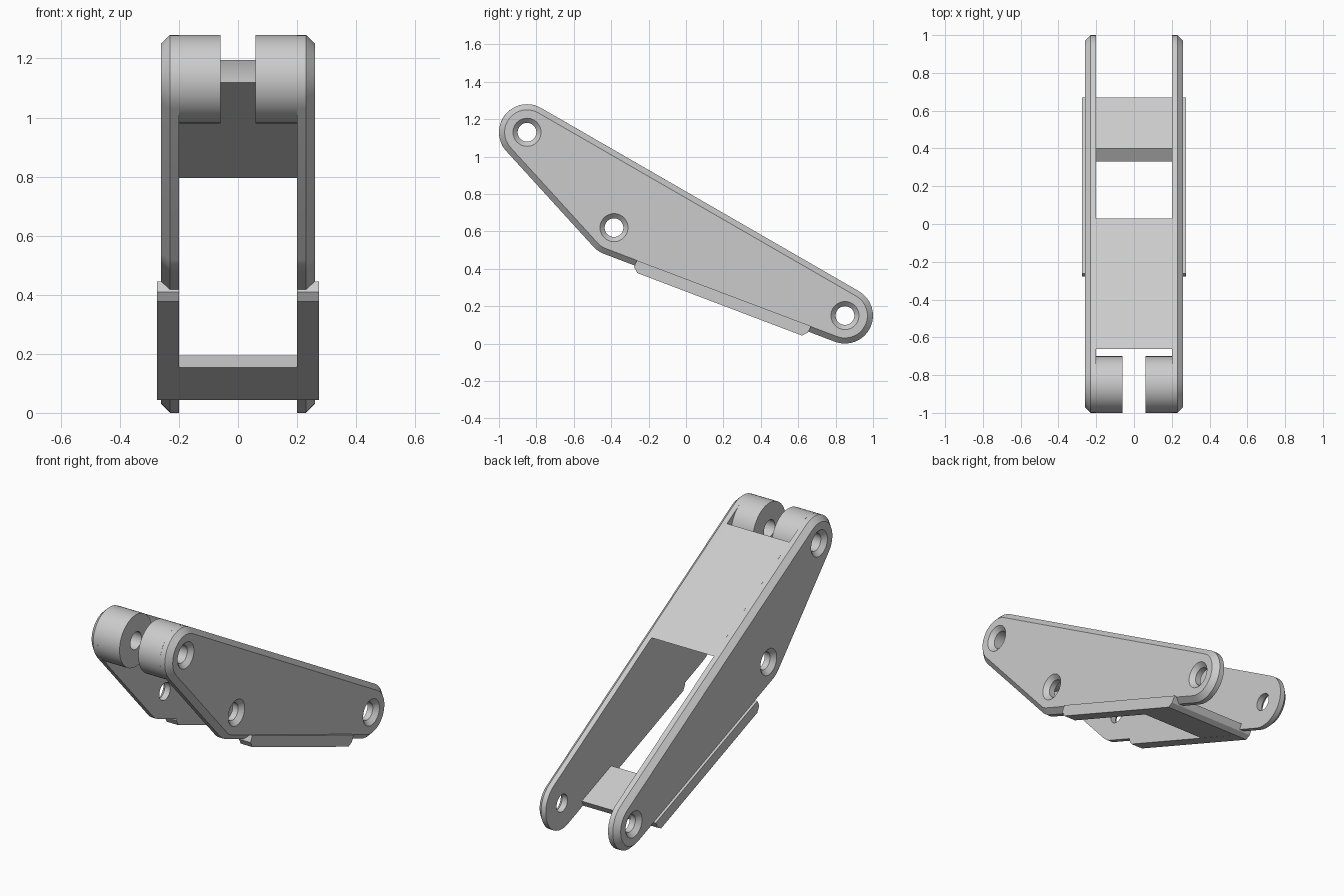
import bpy, bmesh
from math import sin, cos, atan2, pi, radians

if "Cube" in bpy.data.objects:
    bpy.data.objects.remove(bpy.data.objects["Cube"])

metal = bpy.data.materials.new("plain grey")
metal.use_nodes = True
grey = (0.6, 0.6, 0.6, 1)
metal.diffuse_color = grey
metal.node_tree.nodes["Principled BSDF"].inputs["Base Color"].default_value = grey

# Pivot centres in (y, z), listed counter-clockwise
FRONT, MIDDLE, BACK = (-0.85, 1.13), (-0.385, 0.62), (0.85, 0.15)
PIVOTS = [FRONT, MIDDLE, BACK]
RADIUS, BEVEL, BORE = 0.15, 0.03, 0.05
INNER, OUTER, RAIL = 0.2, 0.26, 0.275


def arc(centre, radius, start, end, steps):
    """Points along an arc, both ends included."""
    angles = [start + (end - start) * i / steps for i in range(steps + 1)]
    return [(centre[0] + radius * cos(a), centre[1] + radius * sin(a)) for a in angles]


def circle(centre, radius, steps=48):
    return arc(centre, radius, 0, 2 * pi, steps)[:-1]


def rounded_outline(radius):
    """Outline wrapped around the three pivots."""
    normals = []
    for i, (y, z) in enumerate(PIVOTS):
        ny, nz = PIVOTS[(i + 1) % 3]
        normals.append(atan2(y - ny, nz - z))
    points = []
    for i, centre in enumerate(PIVOTS):
        start, end = normals[i - 1], normals[i]
        points += arc(centre, radius, start, start + (end - start) % (2 * pi), 16)
    return points


def loft(name, layers):
    """Solid through matching (x, outline) layers."""
    bm = bmesh.new()
    rings = [[bm.verts.new((x, y, z)) for y, z in outline] for x, outline in layers]
    for a, b in zip(rings, rings[1:]):
        for i in range(len(a)):
            bm.faces.new((a[i - 1], a[i], b[i], b[i - 1]))
    bm.faces.new(rings[0])
    bm.faces.new(rings[-1])
    bmesh.ops.recalc_face_normals(bm, faces=bm.faces)
    mesh = bpy.data.meshes.new(name)
    bm.to_mesh(mesh)
    bm.free()
    mesh.materials.append(metal)
    obj = bpy.data.objects.new(name, mesh)
    bpy.context.collection.objects.link(obj)
    return obj


def activate(obj):
    bpy.ops.object.select_all(action='DESELECT')
    obj.select_set(True)
    bpy.context.view_layer.objects.active = obj


def drill(obj, centre, side):
    """Cut a countersunk pin hole."""
    cutter = loft("hole_cutter", [(0, circle(centre, BORE)),
                                  (side * 0.235, circle(centre, BORE)),
                                  (side * 0.27, circle(centre, 0.085))])
    activate(obj)
    mod = obj.modifiers.new("hole", 'BOOLEAN')
    mod.operation, mod.solver, mod.object = 'DIFFERENCE', 'EXACT', cutter
    bpy.ops.object.modifier_apply(modifier=mod.name)
    bpy.data.objects.remove(cutter)


def smooth(obj):
    activate(obj)
    bpy.ops.object.shade_smooth_by_angle(angle=radians(25))


# Lower frame profile, with clipped ends
tail = [(0.62, 0.043), (0.65, 0.058), (0.67, 0.093)]
rail_profile = [(-0.262, 0.445), (-0.278, 0.41), (-0.26, 0.377)] + tail

for label, side in (("left", 1), ("right", -1)):
    # Bevelled side plate with three pin holes
    plate = loft(label + "_side_plate", [
        (side * INNER, rounded_outline(RADIUS)),
        (side * (OUTER - BEVEL), rounded_outline(RADIUS)),
        (side * OUTER, rounded_outline(RADIUS - BEVEL))])
    for pivot in PIVOTS:
        drill(plate, pivot, side)
    smooth(plate)

    # Hinge knuckle at the upper end
    knuckle = loft(label + "_knuckle", [(side * 0.06, circle(FRONT, RADIUS)),
                                        (side * INNER, circle(FRONT, RADIUS))])
    drill(knuckle, FRONT, side)
    smooth(knuckle)

    # Rail along the lower edge
    loft(label + "_lower_rail", [(side * INNER, rail_profile), (side * RAIL, rail_profile)])

# Lower cross plate between the rails
cross = [(0.40, 0.195), (0.33, 0.154)] + tail
loft("lower_cross_plate", [(-INNER, cross), (INNER, cross)])

# Upper web, hollowed round the knuckles at its front end
web = arc(FRONT, 0.2, radians(18.7), radians(-3.3), 8) + [(-0.09, 0.796), (0.03, 0.796)]
smooth(loft("upper_web", [(-INNER, web), (INNER, web)]))
